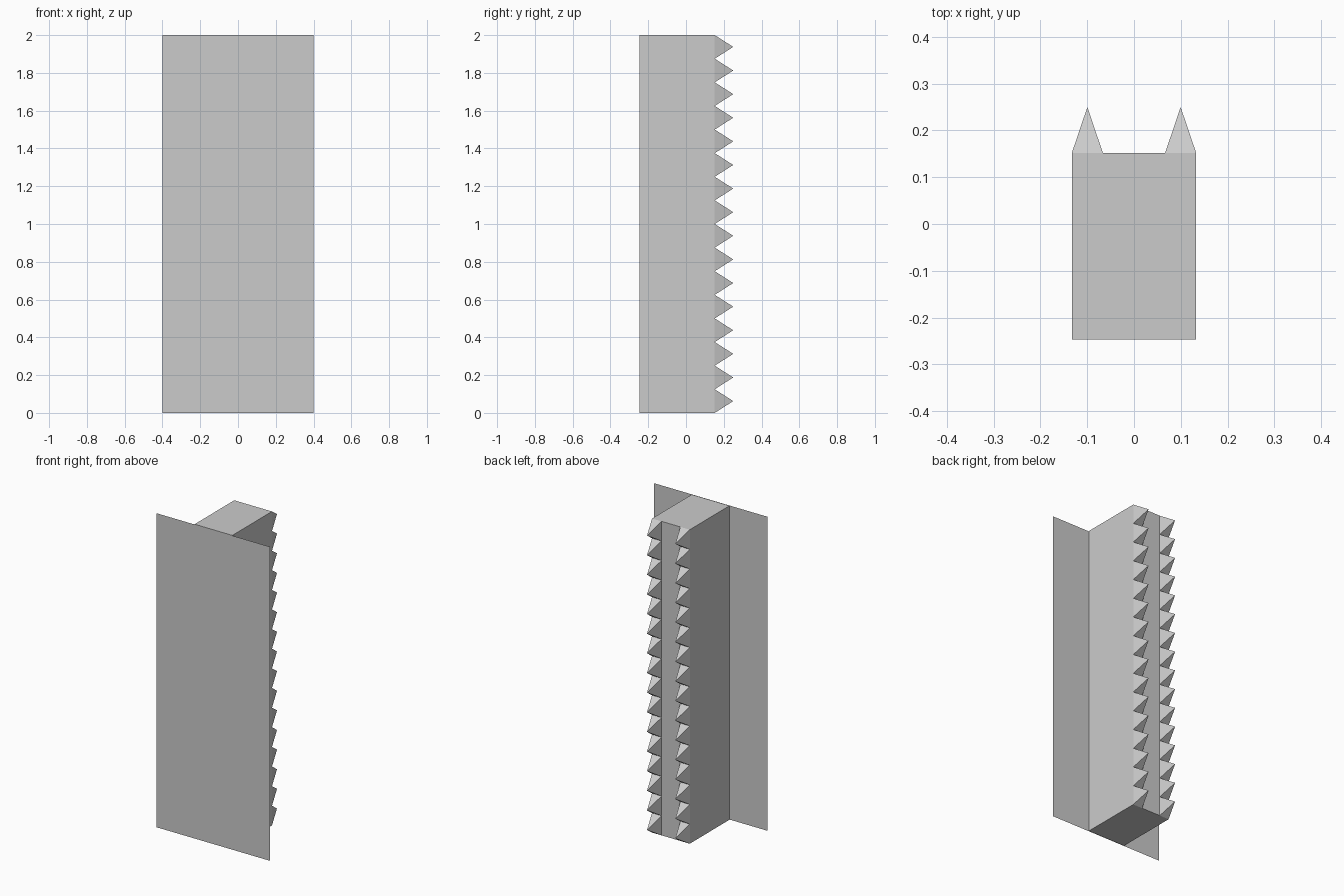
import bpy, bmesh
from math import pi
from mathutils import Matrix, Vector

if "Cube" in bpy.data.objects:
    bpy.data.objects.remove(bpy.data.objects["Cube"])

HEIGHT = 2.0
BACK, FACE, TIP = -0.247, 0.152, 0.25   # post back, post face, spike tips
HALF = 0.133                            # half width of the post
ROWS = 16
PITCH = HEIGHT / ROWS


def make_object(name, bm):
    mesh = bpy.data.meshes.new(name)
    bm.to_mesh(mesh)
    bm.free()
    obj = bpy.data.objects.new(name, mesh)
    bpy.context.collection.objects.link(obj)
    return obj


# Thin flat mounting plate at the front
bm = bmesh.new()
bmesh.ops.create_grid(bm, x_segments=1, y_segments=1, size=0.5,
                      matrix=Matrix.Translation((0, -0.25, HEIGHT / 2))
                      @ Matrix.Rotation(pi / 2, 4, 'X')
                      @ Matrix.Diagonal((0.8, HEIGHT, 1, 1)))
make_object("mounting_plate", bm)

# Solid rectangular post
bm = bmesh.new()
bmesh.ops.create_cube(bm, size=1,
                      matrix=Matrix.Translation((0, (BACK + FACE) / 2, HEIGHT / 2))
                      @ Matrix.Diagonal((2 * HALF, FACE - BACK, HEIGHT, 1)))
make_object("post", bm)

# One four-sided spike, repeated up the post and mirrored to the other edge
bm = bmesh.new()
inner, outer = HALF / 2, HALF
base = [bm.verts.new((x, FACE, z)) for x, z in
        ((inner, 0), (outer, 0), (outer, PITCH), (inner, PITCH))]
tip = bm.verts.new(Vector(((inner + outer) / 2, TIP, PITCH / 2)))
for i in range(4):
    bm.faces.new((base[i], base[(i + 1) % 4], tip))
bmesh.ops.recalc_face_normals(bm, faces=bm.faces)
for f in bm.faces:
    if f.normal.y < 0:
        f.normal_flip()
spikes = make_object("spike_rows", bm)

array = spikes.modifiers.new("stack", 'ARRAY')
array.count = ROWS
array.use_relative_offset = False
array.use_constant_offset = True
array.constant_offset_displace = (0, 0, PITCH)
mirror = spikes.modifiers.new("mirror", 'MIRROR')
mirror.use_axis = (True, False, False)
mirror.use_mirror_merge = False
